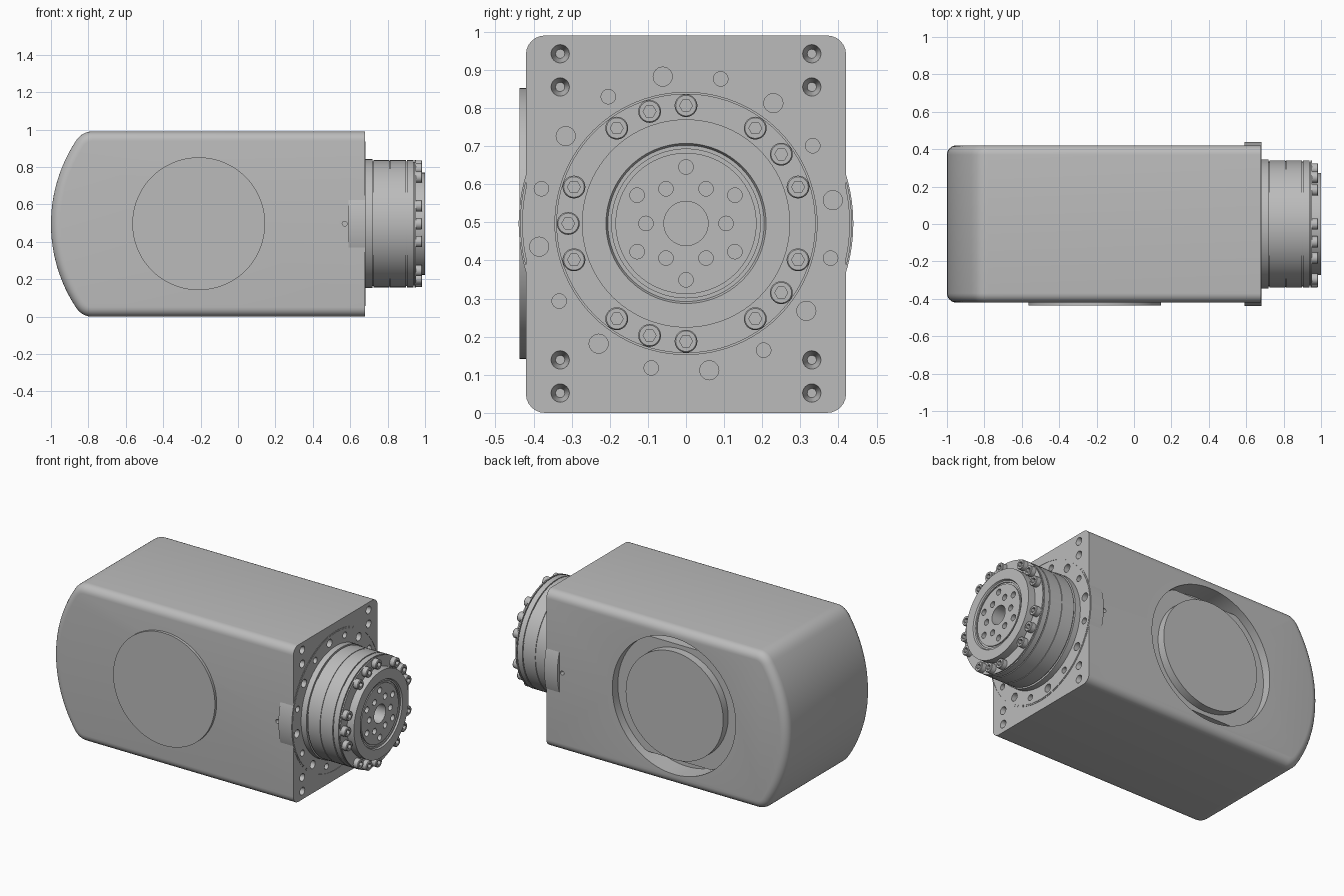
import bpy, bmesh, math
from math import sin, cos, pi, radians
from mathutils import Matrix, Vector

old = bpy.data.objects.get("Cube")
if old:
    bpy.data.objects.remove(old, do_unlink=True)

MID = 0.497          # height of the main axis
FACE = 0.68          # flange face of the housing
HALF = 0.42          # half width of the housing
DISC_X = -0.21       # centre of the side covers

grey = bpy.data.materials.new("plain grey")
grey.use_nodes = True
grey.diffuse_color = (0.5, 0.5, 0.5, 1)
grey.node_tree.nodes["Principled BSDF"].inputs["Base Color"].default_value = (0.5, 0.5, 0.5, 1)


def finish(bm, name):
    bmesh.ops.recalc_face_normals(bm, faces=bm.faces)
    mesh = bpy.data.meshes.new(name)
    bm.to_mesh(mesh)
    bm.free()
    mesh.materials.append(grey)
    ob = bpy.data.objects.new(name, mesh)
    bpy.context.collection.objects.link(ob)
    return ob


def activate(ob):
    bpy.ops.object.select_all(action='DESELECT')
    ob.select_set(True)
    bpy.context.view_layer.objects.active = ob


def smooth(ob):
    activate(ob)
    bpy.ops.object.shade_smooth_by_angle(angle=radians(30))


def cut(ob, cutter):
    mod = ob.modifiers.new("cut", 'BOOLEAN')
    mod.operation = 'DIFFERENCE'
    mod.solver = 'EXACT'
    mod.object = cutter
    activate(ob)
    bpy.ops.object.modifier_apply(modifier=mod.name)


def add_cyl(bm, axis, centre, start, end, r, r_end=None, sides=24):
    """Cylinder or cone along an axis; centre is the point on its axis line."""
    turn = Matrix.Rotation(pi / 2, 4, 'Y') if axis == 'X' else Matrix.Rotation(-pi / 2, 4, 'X')
    along = Vector((1, 0, 0)) if axis == 'X' else Vector((0, 1, 0))
    place = Matrix.Translation(Vector(centre) + along * (start + end) / 2)
    bmesh.ops.create_cone(bm, cap_ends=True, segments=sides, radius1=r,
                          radius2=r if r_end is None else r_end,
                          depth=end - start, matrix=place @ turn)


def lathe(name, profile, steps=96):
    """Spin (x, radius) points around the main axis."""
    bm = bmesh.new()
    vs = [bm.verts.new((x, 0, MID + r)) for x, r in profile]
    es = [bm.edges.new(pair) for pair in zip(vs, vs[1:])]
    bmesh.ops.spin(bm, geom=vs + es, cent=(0, 0, MID), axis=(1, 0, 0),
                   angle=2 * pi, steps=steps, use_duplicate=False)
    bmesh.ops.remove_doubles(bm, verts=bm.verts, dist=0.0002)
    return finish(bm, name)


def polar(r, deg):
    return (0, r * cos(radians(deg)), MID + r * sin(radians(deg)))


# Housing: side profile with a bowed end, extruded and rounded along both sides
R, bow = 0.81, 0.574
ax = -1 + R
upper = []
a, b, c = Vector((-0.78, 0.495)), Vector((-0.836, 0.495)), Vector((ax - R * cos(bow), R * sin(bow)))
for i in range(8):
    t = i / 8
    upper.append(a * (1 - t) ** 2 + b * 2 * t * (1 - t) + c * t * t)
arc = [Vector((ax - R * cos(bow * k / 12), R * sin(bow * k / 12))) for k in range(12, -13, -1)]
outline = [Vector((FACE, 0.495))] + upper + arc
outline += [Vector((p.x, -p.y)) for p in reversed(upper)] + [Vector((FACE, -0.495))]
bm = bmesh.new()
base = bm.faces.new([bm.verts.new((p.x, -HALF, MID - 0.002 + p.y)) for p in outline])
moved = bmesh.ops.extrude_face_region(bm, geom=[base])["geom"]
bmesh.ops.translate(bm, verts=[v for v in moved if isinstance(v, bmesh.types.BMVert)], vec=(0, 2 * HALF, 0))
bmesh.ops.recalc_face_normals(bm, faces=bm.faces)
rims = [e for e in bm.edges
        if abs(e.verts[0].co.y - e.verts[1].co.y) < 0.01
        and min(v.co.x for v in e.verts) < FACE - 0.01]
bmesh.ops.bevel(bm, geom=rims, offset=0.05, segments=6, profile=0.5, affect='EDGES', clamp_overlap=False)
housing = finish(bm, "housing")

# Flange ring set into the housing, with a fine groove near its rim
ring = lathe("flange_ring", [(0.59, 0), (0.59, 0.439), (0.682, 0.439), (0.682, 0.434),
                             (0.674, 0.434), (0.674, 0.43), (0.682, 0.43), (0.682, 0)])

# Output drive: stepped cylinder with grooves and a recessed hub
drive = lathe("output_drive", [
    (0.62, 0), (0.62, 0.345), (0.718, 0.345), (0.718, 0.333), (0.725, 0.333), (0.725, 0.34),
    (0.81, 0.34), (0.81, 0.336), (0.814, 0.336), (0.814, 0.34), (0.898, 0.34), (0.898, 0.333),
    (0.904, 0.333), (0.904, 0.34), (0.938, 0.34), (0.938, 0.33), (0.944, 0.33), (0.944, 0.34),
    (0.952, 0.34), (0.952, 0.273), (1, 0.273), (1, 0.21), (0.99, 0.205), (0.99, 0.195),
    (0.984, 0.195), (0.984, 0.185), (0.99, 0.185), (0.99, 0)])

# Bolt and dowel holes in the flange face
bm = bmesh.new()
for i in range(16):
    add_cyl(bm, 'X', polar(0.39, 9 + 22.5 * i), 0.63, 0.72, 0.019 if i % 2 else 0.025)
for y in (-0.33, 0.33):
    for dz in (-0.445, -0.358, 0.358, 0.445):
        add_cyl(bm, 'X', (0, y, MID + dz), 0.63, FACE, 0.012, 0.025)
        bm.verts.ensure_lookup_table()
        for v in bm.verts[-48:]:
            if v.co.x > FACE - 0.001:
                v.co.x += 0.004
flange_holes = finish(bm, "flange_hole_cutter")
cut(housing, flange_holes)
cut(ring, flange_holes)

# Round pocket at the back and a small pin hole on each side
bm = bmesh.new()
add_cyl(bm, 'Y', (DISC_X, 0, MID), HALF - 0.13, HALF + 0.05, 0.43, sides=96)
for s in (-1, 1):
    add_cyl(bm, 'Y', (0.57, s * HALF, MID), -0.03, 0.03, 0.013, sides=16)
side_holes = finish(bm, "side_hole_cutter")
cut(housing, side_holes)

# Holes in the hub
bm = bmesh.new()
add_cyl(bm, 'X', (0, 0, MID), 0.9, 1.02, 0.058, sides=48)
for i in range(6):
    add_cyl(bm, 'X', polar(0.148, 90 + 60 * i), 0.95, 1.02, 0.019)
    add_cyl(bm, 'X', polar(0.105, 60 * i), 0.95, 1.02, 0.019)
hub_holes = finish(bm, "hub_hole_cutter")
cut(drive, hub_holes)

# Socket-head bolts in five groups of three
heads, sockets = bmesh.new(), bmesh.new()
for group in range(5):
    for step in (-18, 0, 18):
        p = polar(0.309, 36 + 72 * group + step)
        add_cyl(heads, 'X', p, 0.945, 0.981, 0.03)
        add_cyl(heads, 'X', p, 0.981, 0.985, 0.03, 0.027)
        add_cyl(sockets, 'X', p, 0.965, 1.0, 0.017, sides=6)
bmesh.ops.remove_doubles(heads, verts=heads.verts, dist=0.0001)
inner = [f for f in heads.faces if len(f.verts) > 4 and abs(f.calc_center_median().x - 0.981) < 0.001]
bmesh.ops.delete(heads, geom=inner, context='FACES_ONLY')
bolts = finish(heads, "drive_bolts")
socket_cutter = finish(sockets, "socket_cutter")
cut(bolts, socket_cutter)

# Front cover plate and the raised rear cover
bm = bmesh.new()
add_cyl(bm, 'Y', (DISC_X, 0, MID), -0.437, -HALF + 0.02, 0.355, sides=96)
front_cover = finish(bm, "front_cover")
bm = bmesh.new()
add_cyl(bm, 'Y', (DISC_X, 0, MID), HALF - 0.15, HALF - 0.005, 0.34, sides=96)
rear_cover = finish(bm, "rear_cover")

# Pocket floor, flattened at top and bottom
bm = bmesh.new()
add_cyl(bm, 'Y', (DISC_X, 0, MID), HALF - 0.14, HALF - 0.055, 0.43, sides=96)
for v in bm.verts:
    v.co.z = max(MID - 0.365, min(MID + 0.365, v.co.z))
bmesh.ops.remove_doubles(bm, verts=bm.verts, dist=0.0001)
pocket_floor = finish(bm, "pocket_floor")

for cutter in (flange_holes, side_holes, hub_holes, socket_cutter):
    bpy.data.objects.remove(cutter, do_unlink=True)
for part in (housing, ring, drive, bolts, front_cover, rear_cover, pocket_floor):
    smooth(part)
